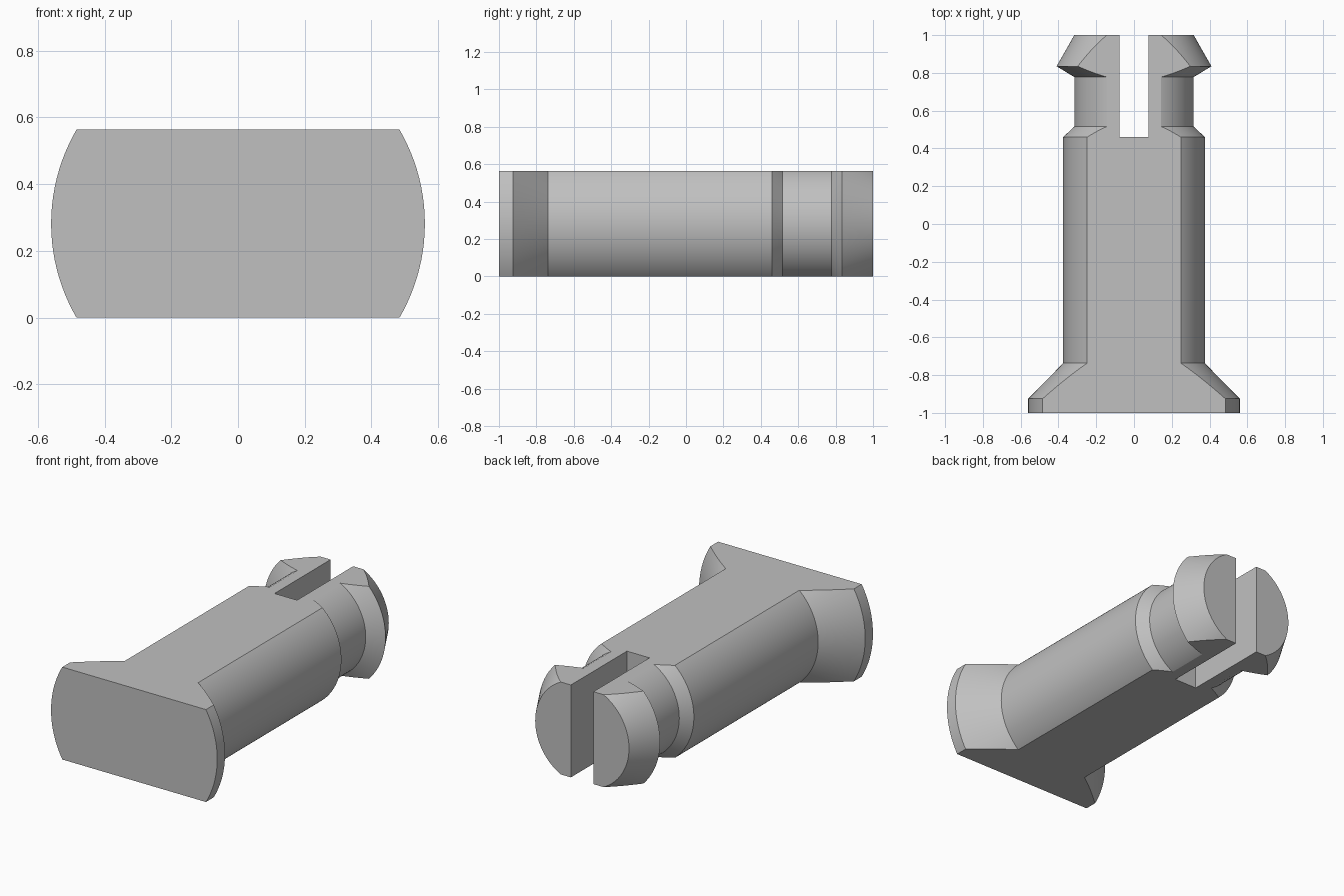
import bpy, bmesh, math
from mathutils import Matrix, Vector

cube = bpy.data.objects.get("Cube")
if cube:
    bpy.data.objects.remove(cube, do_unlink=True)

HALF = 0.2815   # half the thickness between the two flats
SEGMENTS = 128

# Flat grey plastic
grey = bpy.data.materials.new("light grey")
grey.use_nodes = True
colour = (0.53, 0.53, 0.53, 1)
grey.diffuse_color = colour
grey.node_tree.nodes["Principled BSDF"].inputs["Base Color"].default_value = colour


def new_object(name, bm):
    bmesh.ops.recalc_face_normals(bm, faces=bm.faces)
    mesh = bpy.data.meshes.new(name)
    bm.to_mesh(mesh)
    bm.free()
    obj = bpy.data.objects.new(name, mesh)
    bpy.context.collection.objects.link(obj)
    return obj


def cut_box(target, size, centre):
    """Subtract a box from the target and discard the cutter."""
    bm = bmesh.new()
    bmesh.ops.create_cube(bm, size=1, matrix=Matrix.Translation(centre) @ Matrix.Diagonal((*size, 1)))
    cutter = new_object("cutter", bm)
    cutter.hide_render = True
    mod = target.modifiers.new("cut", 'BOOLEAN')
    mod.operation = 'DIFFERENCE'
    mod.solver = 'EXACT'
    mod.object = cutter
    bpy.context.view_layer.objects.active = target
    bpy.ops.object.modifier_apply(modifier=mod.name)
    bpy.data.objects.remove(cutter, do_unlink=True)


# Turned pin: (radius, y) from flared foot, shaft and neck to barbed tip
profile = [(0, -1), (0.56, -1), (0.56, -0.925), (0.375, -0.737), (0.375, 0.46),
           (0.316, 0.516), (0.316, 0.778), (0.41, 0.835), (0.316, 1), (0, 1)]
bm = bmesh.new()
verts = [bm.verts.new((r, y, HALF)) for r, y in profile]
edges = [bm.edges.new(pair) for pair in zip(verts, verts[1:])]
bmesh.ops.spin(bm, geom=verts + edges, cent=(0, 0, HALF), axis=(0, 1, 0),
               angle=math.tau, steps=SEGMENTS)
bmesh.ops.remove_doubles(bm, verts=bm.verts, dist=1e-5)
bmesh.ops.dissolve_limit(bm, angle_limit=0.001, verts=bm.verts, edges=bm.edges)
pin = new_object("snap_pin", bm)

# Flats on top and bottom, then the slot that splits the tip
for z in (2 * HALF + 0.5, -0.5):
    cut_box(pin, (3, 3, 1), Vector((0, 0, z)))
cut_box(pin, (0.152, 1, 2), Vector((0, 0.96, HALF)))

# Smooth curved sides with crisp rims
pin.data.materials.clear()
pin.data.materials.append(grey)
for face in pin.data.polygons:
    face.material_index = 0
bpy.ops.object.select_all(action='DESELECT')
pin.select_set(True)
bpy.context.view_layer.objects.active = pin
bpy.ops.object.shade_smooth_by_angle(angle=math.radians(20))
